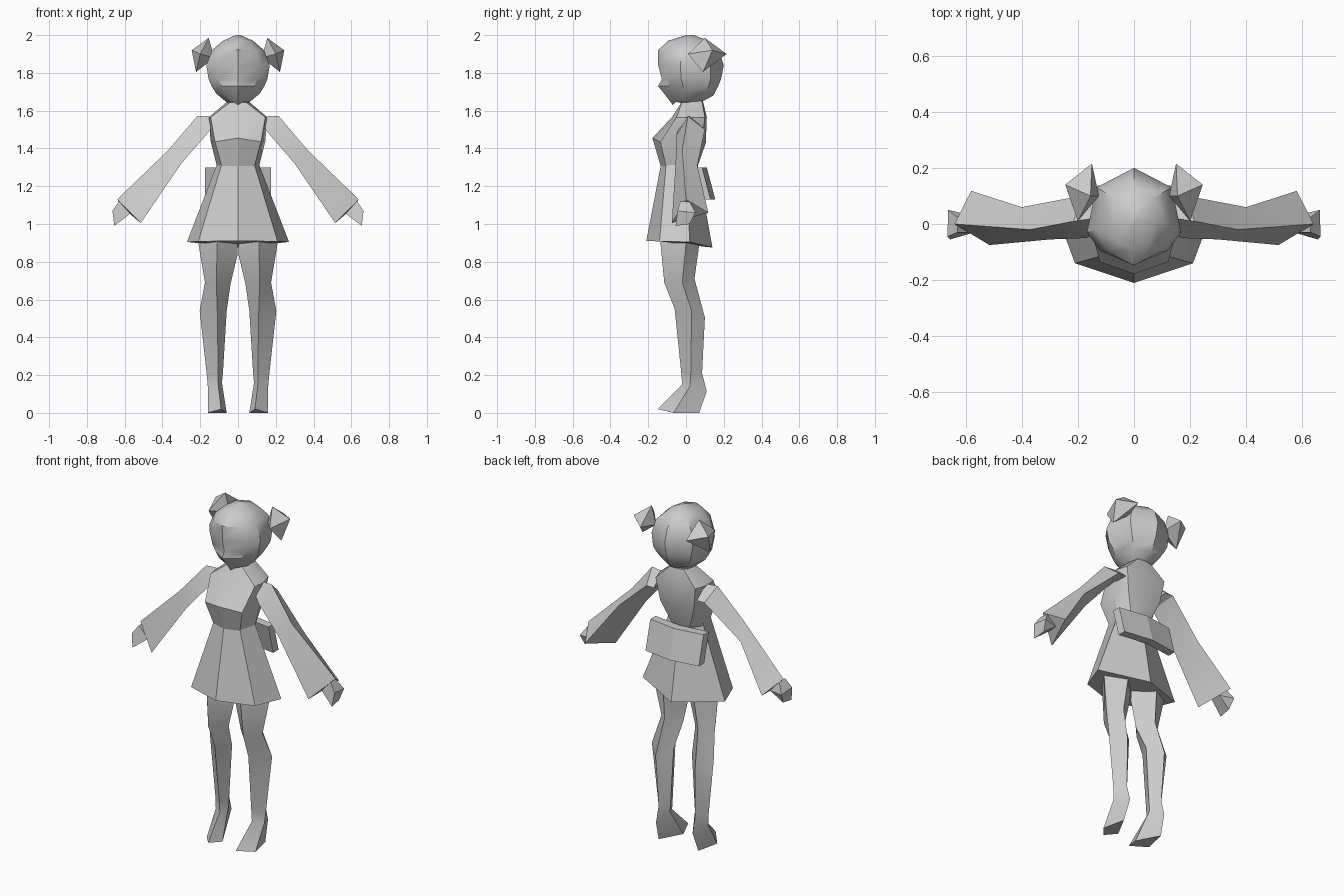
import bpy, bmesh, math

grey = bpy.data.materials.new("plain grey")
grey.diffuse_color = (0.6, 0.6, 0.6, 1)


def finish(name, bm, angle=30):
    bmesh.ops.remove_doubles(bm, verts=bm.verts, dist=0.0005)
    bmesh.ops.recalc_face_normals(bm, faces=bm.faces)
    me = bpy.data.meshes.new(name)
    bm.to_mesh(me)
    bm.free()
    me.materials.append(grey)
    ob = bpy.data.objects.new(name, me)
    bpy.context.collection.objects.link(ob)
    bpy.ops.object.select_all(action='DESELECT')
    bpy.context.view_layer.objects.active = ob
    ob.select_set(True)
    bpy.ops.object.shade_smooth_by_angle(angle=math.radians(angle))
    return ob


def loft(name, rings, angle=30):
    """Skin closed rings of 3D points and cap both ends."""
    bm = bmesh.new()
    loops = [[bm.verts.new(p) for p in r] for r in rings]
    n = len(loops[0])
    for a, b in zip(loops, loops[1:]):
        for i in range(n):
            j = (i + 1) % n
            bm.faces.new((a[i], a[j], b[j], b[i]))
    bm.faces.new(loops[0])
    bm.faces.new(loops[-1])
    return finish(name, bm, angle)


def hull(name, pts, angle=20):
    bm = bmesh.new()
    for p in pts:
        bm.verts.new(p)
    bmesh.ops.convex_hull(bm, input=bm.verts)
    return finish(name, bm, angle)


def full(half):
    """Half ring, front centre to back centre, completed on the other side."""
    return half + [(-x, y, z) for x, y, z in half[-2:0:-1]]


def level(z, *xy):
    return full([(x, y, z) for x, y in xy])


def flip(rings, s):
    return [[(s * x, y, z) for x, y, z in r] for r in rings]


# Torso: waist, chest, shoulders, neck
loft("torso", [
    level(1.30, (0, -.132), (.085, -.105), (.11, 0), (.06, .05), (0, .06)),
    full([(0, -.178, 1.455), (.122, -.135, 1.435), (.145, 0, 1.44), (.11, .085, 1.43), (0, .105, 1.43)]),
    level(1.565, (0, -.075), (.145, -.05), (.155, .02), (.13, .1), (0, .11)),
    level(1.65, (0, -.02), (.035, -.02), (.055, .03), (.045, .085), (0, .09)),
])

# Flared skirt with a slightly dipped back
loft("skirt", [
    full([(0, -.21, .91), (.21, -.14, .908), (.27, .02, .905), (0, .14, .875)]),
    level(1.32, (0, -.132), (.085, -.105), (.11, 0), (0, .06)),
])

# Folded pouch at the back of the waist
loft("waist_pouch", [
    [(x, y - d, z) for y, z, d in ((.055, 1.30, k), (.105, 1.30, k), (.15, 1.13, k), (.10, 1.13, k))]
    for x, k in ((-.175, .02), (0, -.005), (.175, .02))
], 15)

# Neck
loft("neck", [level(z, (0, -.03), (.04, 0), (.035, .06), (0, .08)) for z in (1.62, 1.70)])

# Head: chin, mouth, cheeks, bob hair and crown
loft("head", [
    full([(0, -.07, 1.63), (.025, -.055, 1.645), (.06, 0, 1.645), (.045, .05, 1.64), (0, .07, 1.64)]),
    full([(0, -.115, 1.69), (.07, -.08, 1.69), (.115, -.01, 1.69), (.09, .10, 1.69), (0, .145, 1.68)]),
    level(1.73, (0, -.148), (.085, -.09), (.14, -.015), (.11, .12), (0, .17)),
    level(1.765, (0, -.128), (.105, -.09), (.155, -.025), (.125, .13), (0, .185)),
    level(1.84, (0, -.147), (.12, -.095), (.168, -.03), (.135, .13), (0, .20)),
    level(1.92, (0, -.148), (.09, -.10), (.138, -.02), (.115, .12), (0, .175)),
    level(1.97, (0, -.095), (.055, -.07), (.08, .01), (.07, .09), (0, .12)),
    level(2.0, (0, .0), (.008, .01), (.012, .02), (.008, .03), (0, .04)),
], 35)

for s, side in ((1, "left"), (-1, "right")):
    # Faceted hair bun
    hull(side + "_hair_bun", [(s * x, y, z) for x, y, z in (
        (.125, .10, 1.88), (.15, .215, 1.90), (.245, .14, 1.92),
        (.222, .09, 1.805), (.155, .10, 1.985), (.20, .01, 1.90))])

    # Triangular sleeve widening to the cuff
    loft(side + "_sleeve", flip([
        [(.145, .02, 1.57), (.145, -.04, 1.50), (.14, .10, 1.50)],
        [(.215, .01, 1.572), (.17, -.05, 1.47), (.19, .10, 1.50)],
        [(.37, -.02, 1.39), (.30, -.055, 1.32), (.40, .06, 1.31)],
        [(.64, .0, 1.13), (.515, -.075, 1.005), (.58, .118, 1.06)],
    ], s), 25)

    # Wedge hand
    hull(side + "_hand", [(s * x, y, z) for x, y, z in (
        (.625, .02, 1.12), (.63, -.03, 1.12), (.57, -.03, 1.055), (.575, .03, 1.055),
        (.662, .05, 1.06), (.665, -.045, 1.07), (.655, -.055, .99), (.65, .02, 1.0))])

    # Leg and foot: front, outer, back and inner edges
    loft(side + "_leg", flip([
        [(.09, -.15, .02), (.16, -.065, .0), (.13, .07, .0), (.06, -.06, .0)],
        [(.105, -.02, .15), (.16, .02, .14), (.12, .11, .115), (.085, .03, .16)],
        [(.105, -.025, .21), (.165, .025, .20), (.12, .085, .21), (.08, .03, .21)],
        [(.11, -.06, .55), (.203, .03, .54), (.13, .10, .505), (.06, .03, .54)],
        [(.115, -.115, .69), (.175, -.02, .69), (.11, .045, .71), (.04, -.03, .68)],
        [(.11, -.135, .90), (.21, .0, .90), (.10, .07, .89), (.002, -.03, .84)],
        [(.10, -.10, 1.0), (.18, .0, 1.0), (.09, .06, 1.0), (.002, -.02, 1.0)],
    ], s))
